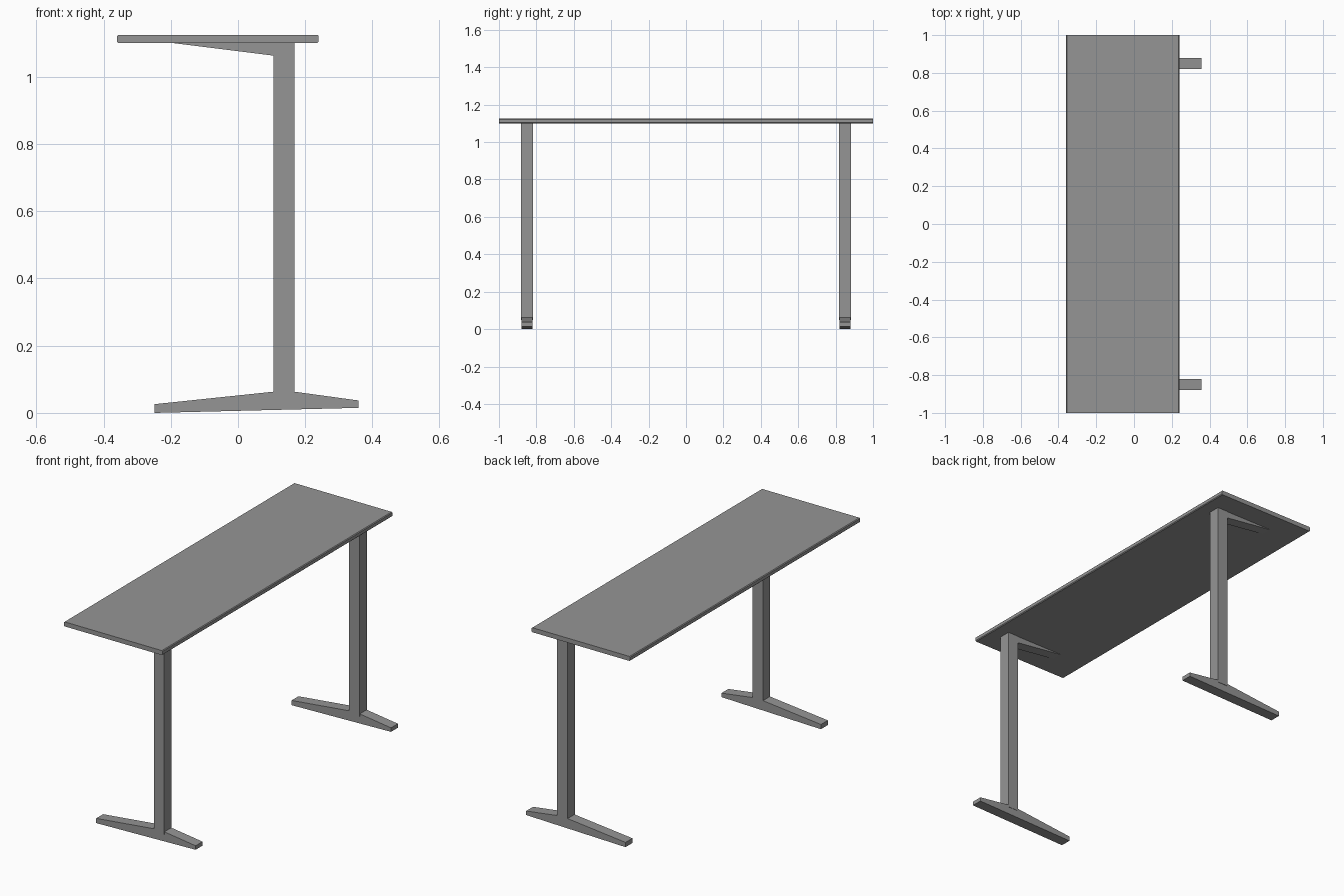
import bpy
import bmesh

cube = bpy.data.objects.get("Cube")
if cube:
    bpy.data.objects.remove(cube, do_unlink=True)

GREY = (0.3, 0.3, 0.3, 1)
grey = bpy.data.materials.new("plain grey")
grey.use_nodes = True
grey.diffuse_color = GREY
grey.node_tree.nodes["Principled BSDF"].inputs["Base Color"].default_value = GREY


def extrude_profile(name, profile, y0, y1):
    """Extrude an x-z outline from y0 to y1."""
    bm = bmesh.new()
    face = bm.faces.new([bm.verts.new((x, y0, z)) for x, z in profile])
    out = bmesh.ops.extrude_face_region(bm, geom=[face])
    verts = [v for v in out["geom"] if isinstance(v, bmesh.types.BMVert)]
    bmesh.ops.translate(bm, verts=verts, vec=(0, y1 - y0, 0))
    bmesh.ops.recalc_face_normals(bm, faces=bm.faces)
    mesh = bpy.data.meshes.new(name)
    bm.to_mesh(mesh)
    bm.free()
    mesh.materials.append(grey)
    obj = bpy.data.objects.new(name, mesh)
    bpy.context.collection.objects.link(obj)
    return obj


# Table top with softened long edges
BACK, FRONT, LOW, HIGH, C = -0.36, 0.24, 1.1, 1.125, 0.004
extrude_profile("table_top", [
    (BACK + C, LOW), (FRONT - C, LOW), (FRONT, LOW + C), (FRONT, HIGH - C),
    (FRONT - C, HIGH), (BACK + C, HIGH), (BACK, HIGH - C), (BACK, LOW + C)], -1, 1)

# Outlines shared by both ends
X0, X1 = 0.105, 0.168
column = [(X0, 0.05), (X1, 0.05), (X1, LOW), (X0, LOW)]
foot = [(-0.248, 0), (0.358, 0.015), (0.358, 0.037),
        (X1, 0.063), (X0, 0.063), (-0.248, 0.026)]
bracket = [(-0.19, LOW), (X0, 1.063), (X0 + 0.01, 1.063), (X0 + 0.01, LOW)]

# Column, foot and top bracket at each end
for side, y in (("right", -0.85), ("left", 0.85)):
    extrude_profile(side + "_column", column, y - 0.032, y + 0.032)
    extrude_profile(side + "_foot", foot, y - 0.03, y + 0.03)
    extrude_profile(side + "_bracket", bracket, y - 0.03, y + 0.03)
